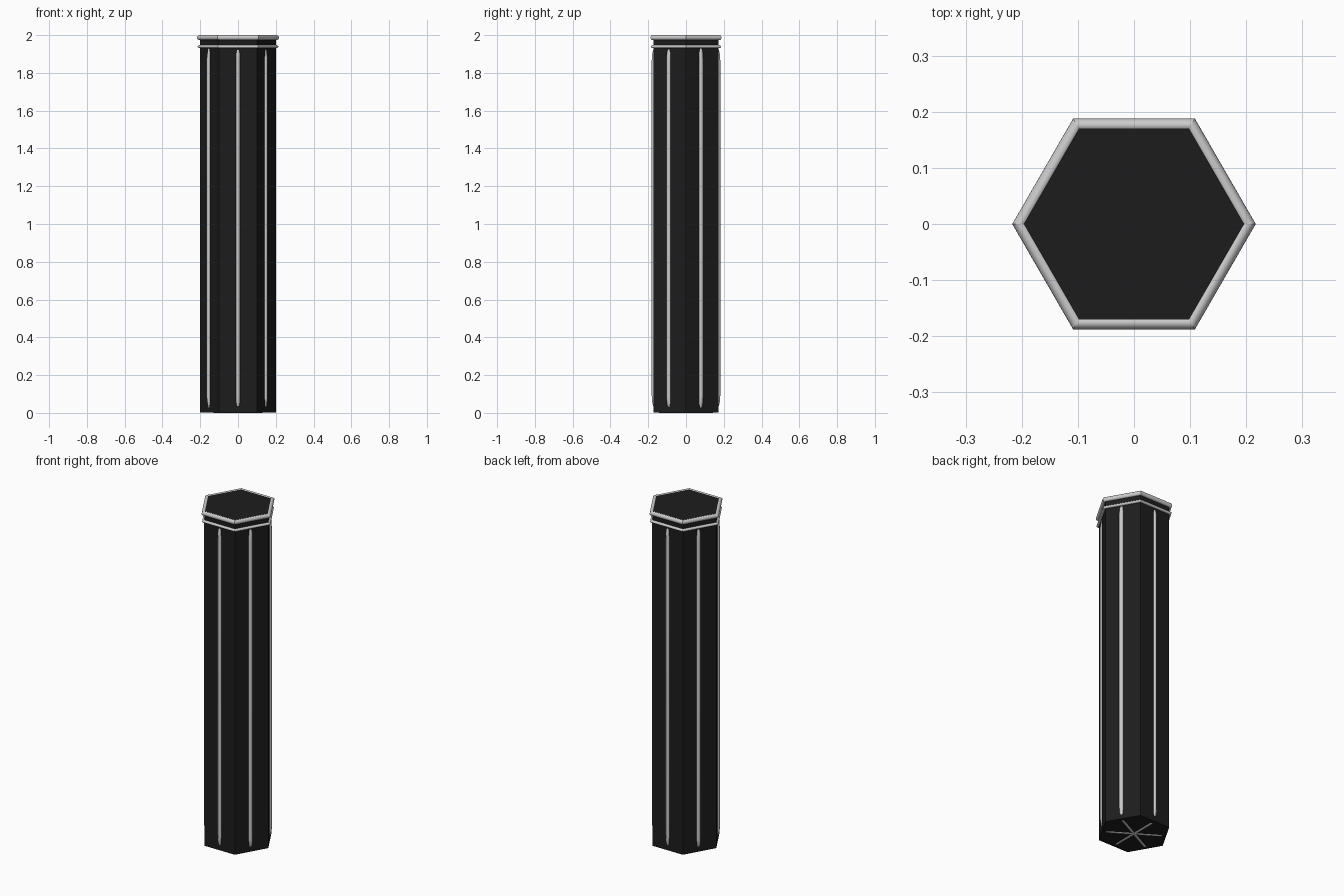
import bpy, bmesh
from math import sin, cos, pi, radians

if "Cube" in bpy.data.objects:
    bpy.data.objects.remove(bpy.data.objects["Cube"])

black = bpy.data.materials.new("black")
black.diffuse_color = (0.012, 0.012, 0.012, 1)
black.use_nodes = True
black.node_tree.nodes["Principled BSDF"].inputs["Base Color"].default_value = black.diffuse_color


def hexagon(name, radius, z0, z1):
    # Solid six-sided prism with corners on the x axis
    bm = bmesh.new()
    face = bm.faces.new([bm.verts.new((radius * cos(i * pi / 3), radius * sin(i * pi / 3), z0))
                         for i in range(6)])
    ext = bmesh.ops.extrude_face_region(bm, geom=[face])
    for v in ext["geom"]:
        if isinstance(v, bmesh.types.BMVert):
            v.co.z = z1
    bmesh.ops.recalc_face_normals(bm, faces=bm.faces)
    return finish(name, bm, black)


def hex_ring(name, radius, z, rx, rz, sides=16):
    # Mitred hexagonal band with an oval cross-section
    bm = bmesh.new()
    rows = []
    for i in range(6):
        a = i * pi / 3
        row = []
        for j in range(sides):
            t = 2 * pi * j / sides
            r = radius + rx * cos(t)
            row.append(bm.verts.new((r * cos(a), r * sin(a), z + rz * sin(t))))
        rows.append(row)
    for i in range(6):
        p, q = rows[i], rows[(i + 1) % 6]
        for j in range(sides):
            k = (j + 1) % sides
            bm.faces.new((p[j], q[j], q[k], p[k])).smooth = True
    for i in range(6):
        for j in range(sides):
            bm.edges.get((rows[i][j], rows[i][(j + 1) % sides])).smooth = False
    bmesh.ops.recalc_face_normals(bm, faces=bm.faces)
    return finish(name, bm)


def finish(name, bm, mat=None):
    me = bpy.data.meshes.new(name)
    bm.to_mesh(me)
    bm.free()
    ob = bpy.data.objects.new(name, me)
    bpy.context.collection.objects.link(ob)
    if mat:
        me.materials.append(mat)
    return ob


def strip_loop(name, angle, half, low, high):
    # Closed tube running up one face, through the body and down the opposite face
    rx, rz, n = 0.03, 0.08, 8
    pts = []
    corners = [(half - rx, high - rz), (-half + rx, high - rz),
               (-half + rx, low + rz), (half - rx, low + rz)]
    for c, (x, z) in enumerate(corners):
        for i in range(n + 1):
            t = (c + i / n) * pi / 2
            pts.append((x + rx * cos(t), 0, z + rz * sin(t)))
    cu = bpy.data.curves.new(name, "CURVE")
    cu.dimensions = "3D"
    cu.bevel_depth = 0.012
    cu.bevel_resolution = 3
    sp = cu.splines.new("POLY")
    sp.points.add(len(pts) - 1)
    for p, co in zip(sp.points, pts):
        p.co = (*co, 1)
    sp.use_cyclic_u = True
    ob = bpy.data.objects.new(name, cu)
    ob.rotation_euler.z = radians(angle)
    bpy.context.collection.objects.link(ob)


# Column shaft and top plate
hexagon("column_body", 0.2, 0.003, 1.985)
hexagon("top_plate", 0.208, 1.98, 1.997)

# Trim bands around the top
hex_ring("top_band", 0.204, 1.987, 0.013, 0.013)
hex_ring("lower_band", 0.203, 1.939, 0.011, 0.008)

# Three loops give a strip on all six faces and the star underneath
for name, angle, half in (("front_back_strip", 90, 0.170),
                          ("left_diagonal_strip", 27, 0.173),
                          ("right_diagonal_strip", -32, 0.171)):
    strip_loop(name, angle, half, 0.012, 1.945)
